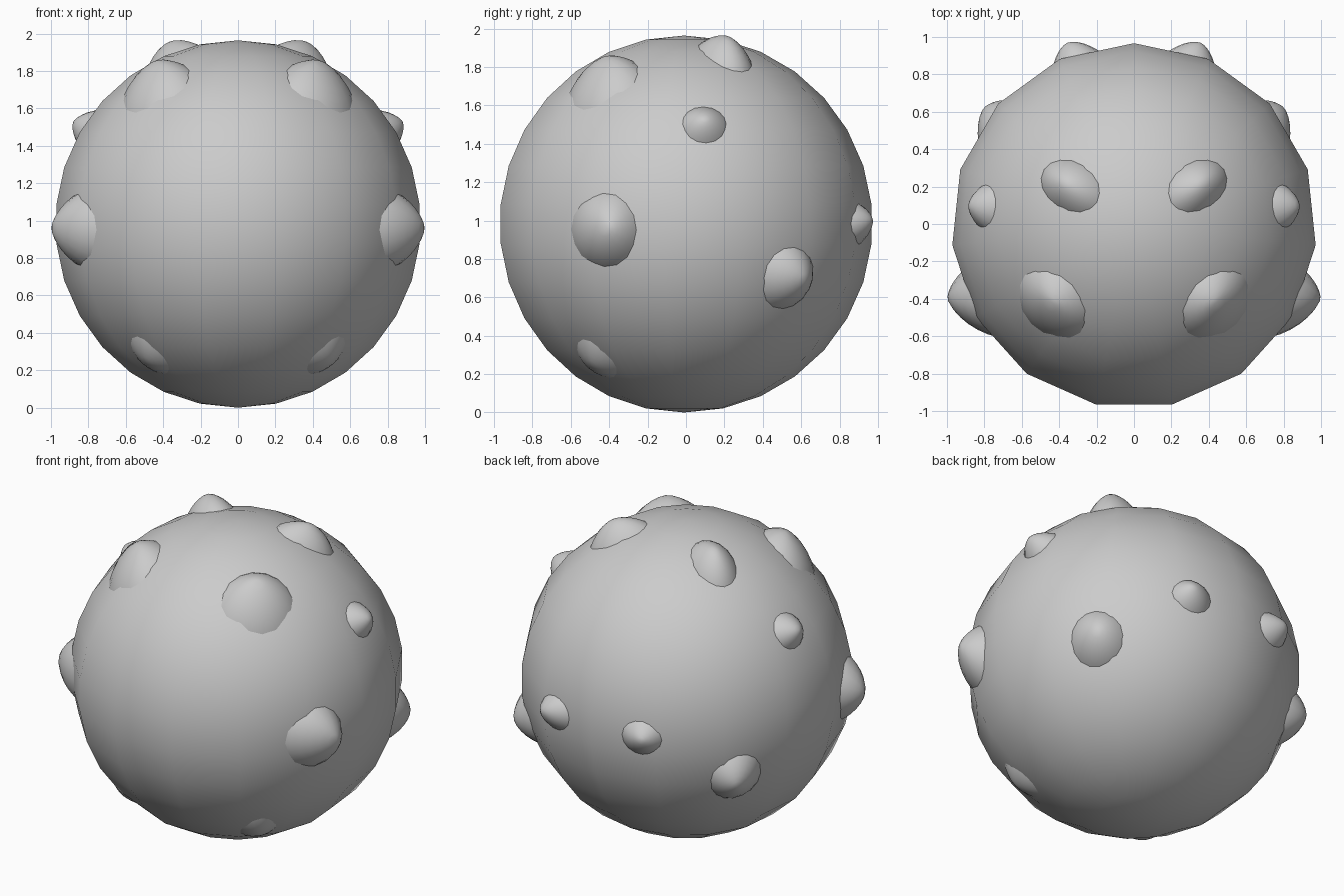
import bpy, bmesh, math
from mathutils import Vector, Matrix

if "Cube" in bpy.data.objects:
    bpy.data.objects.remove(bpy.data.objects["Cube"])

R = 0.982
C = Vector((0, -0.01, R))


def add_object(name, bm, mirror=False):
    bmesh.ops.recalc_face_normals(bm, faces=bm.faces)
    me = bpy.data.meshes.new(name)
    bm.to_mesh(me)
    bm.free()
    for p in me.polygons:
        p.use_smooth = True
    ob = bpy.data.objects.new(name, me)
    bpy.context.collection.objects.link(ob)
    if mirror:
        ob.modifiers.new("mirror", 'MIRROR').use_axis[0] = True
    return ob


# Main ball: 15 segments, one column of vertices pointing to the back (+y)
bm = bmesh.new()
bmesh.ops.create_uvsphere(bm, u_segments=15, v_segments=15, radius=R)
v = max(bm.verts, key=lambda p: p.co.xy.length)
turn = math.pi / 2 - math.atan2(v.co.y, v.co.x)
bm.transform(Matrix.Translation(C) @ Matrix.Rotation(turn, 4, 'Z'))
add_object("ball", bm)


# Rounded nub growing out of the ball surface
def nub(name, base, peak, a, b, sides=16):
    base = (Vector(base) - C).normalized()
    peak = Vector(peak) - C
    height = peak.length
    peak = peak.normalized()
    u = Vector((0, 0, 1)).cross(base).normalized()   # sideways
    w = base.cross(u)                                # upwards
    low = 0.94
    bm = bmesh.new()
    rings = []
    for f in (1.08, 0.9, 0.72, 0.54, 0.36, 0.18):
        r = low + (height - low) * (1 - (f / 1.08) ** 1.6)
        mid = peak.lerp(base, f)
        ring = []
        for i in range(sides):
            t = math.tau * i / sides
            d = mid + f * (u * a * math.cos(t) + w * b * math.sin(t))
            ring.append(bm.verts.new(C + d.normalized() * r))
        rings.append(ring)
    for r0, r1 in zip(rings, rings[1:]):
        for i in range(sides):
            j = (i + 1) % sides
            bm.faces.new((r0[i], r0[j], r1[j], r1[i]))
    tip = bm.verts.new(C + peak * height)
    for i in range(sides):
        bm.faces.new((rings[-1][i], rings[-1][(i + 1) % sides], tip))
    add_object(name, bm, mirror=True)


# Nubs of the right half: base centre, tip, half width, half height
nub("upper_front_nubs", (0.45, -0.44, 1.72), (0.44, -0.42, 1.85), 0.25, 0.23)
nub("upper_back_nubs", (0.35, 0.21, 1.88), (0.37, 0.22, 1.955), 0.15, 0.22)
nub("upper_side_nubs", (0.81, 0.10, 1.51), (0.88, 0.10, 1.53), 0.137, 0.125)
nub("middle_side_nubs", (0.86, -0.44, 0.95), (0.995, -0.41, 0.96), 0.205, 0.215)
nub("lower_front_nubs", (0.46, -0.46, 0.27), (0.49, -0.49, 0.245), 0.16, 0.20)
nub("lower_back_nubs", (0.75, 0.55, 0.69), (0.80, 0.62, 0.69), 0.175, 0.19)
nub("back_nubs", (0.32, 0.91, 0.98), (0.355, 0.97, 1.0), 0.14, 0.125)
